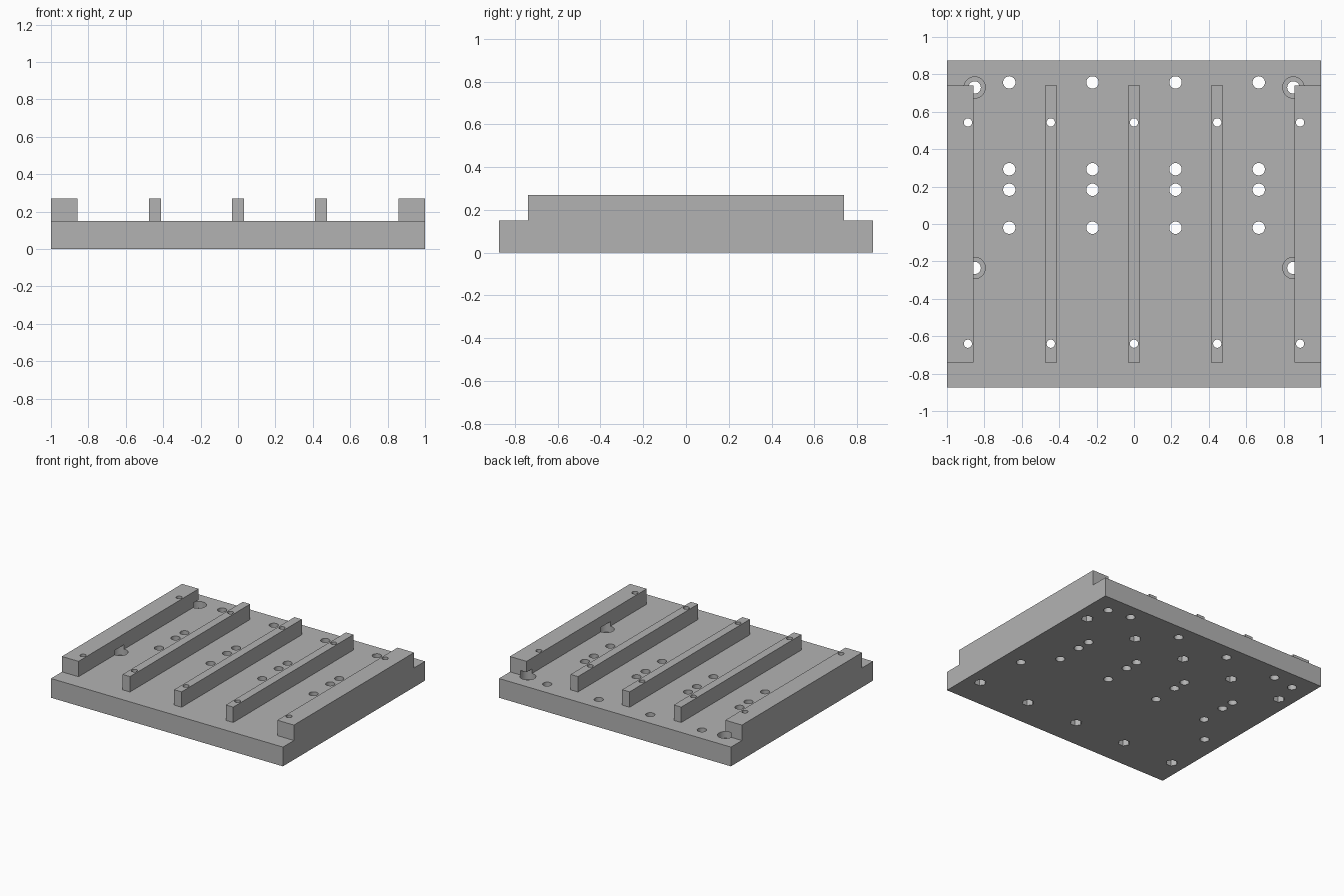
import bpy
import bmesh
from math import radians
from mathutils import Matrix, Vector

old = bpy.data.objects.get("Cube")
if old:
    bpy.data.objects.remove(old, do_unlink=True)

grey = bpy.data.materials.new("plain grey")
grey.use_nodes = True
colour = (0.45, 0.45, 0.45, 1)
grey.diffuse_color = colour
grey.node_tree.nodes["Principled BSDF"].inputs["Base Color"].default_value = colour

PLATE_TOP, RAIL_TOP = 0.15, 0.27


def add_box(bm, x0, x1, y0, y1, z0, z1):
    size = Vector((x1 - x0, y1 - y0, z1 - z0))
    centre = Vector((x0 + x1, y0 + y1, z0 + z1)) / 2
    bmesh.ops.create_cube(bm, size=1, matrix=Matrix.LocRotScale(centre, None, size))


def add_prism(bm, x, y, radius, z0, z1, sides=32):
    # First corner lies on the x axis
    spin = Matrix.Rotation(radians(90), 4, "Z")
    bmesh.ops.create_cone(bm, cap_ends=True, segments=sides, radius1=radius, radius2=radius,
                          depth=z1 - z0, matrix=Matrix.Translation((x, y, (z0 + z1) / 2)) @ spin)


def make_object(name, bm):
    mesh = bpy.data.meshes.new(name)
    bm.to_mesh(mesh)
    bm.free()
    mesh.materials.append(grey)
    obj = bpy.data.objects.new(name, mesh)
    bpy.context.collection.objects.link(obj)
    return obj


def combine(target, tool, operation):
    mod = target.modifiers.new(tool.name, "BOOLEAN")
    mod.operation, mod.solver, mod.object = operation, "EXACT", tool
    bpy.context.view_layer.objects.active = target
    bpy.ops.object.modifier_apply(modifier=mod.name)
    bpy.data.objects.remove(tool, do_unlink=True)


# Base plate
bm = bmesh.new()
add_box(bm, -1, 1, -0.875, 0.875, 0, PLATE_TOP)
base = make_object("railed_base_plate", bm)

# Two wide outer rails and three narrow inner rails
bm = bmesh.new()
for x0, x1 in ((-1, -0.857), (-0.477, -0.413), (-0.032, 0.032), (0.413, 0.477), (0.857, 1)):
    add_box(bm, x0, x1, -0.74, 0.74, 0.12, RAIL_TOP)
combine(base, make_object("rails", bm), "UNION")

rail_holes = [(x, y) for x in (-0.888, -0.445, 0, 0.445, 0.888) for y in (-0.64, 0.543)]
bolts = [(x, y) for x in (-0.852, 0.852) for y in (-0.235, 0.73)]

# Through holes: plate holes, rail screws and mounting bolts
bm = bmesh.new()
for x in (-0.667, -0.222, 0.222, 0.667):
    for y in (-0.02, 0.183, 0.293, 0.757):
        add_prism(bm, x, y, 0.033, -0.1, 0.2)
for x, y in rail_holes:
    add_prism(bm, x, y, 0.022, -0.1, 0.4)
for x, y in bolts:
    add_prism(bm, x, y, 0.033, -0.1, 0.14)
combine(base, make_object("through_holes", bm), "DIFFERENCE")

# Hexagonal nut pockets underneath, bolt head pockets running under the rails
bm = bmesh.new()
for x, y in rail_holes:
    add_prism(bm, x, y, 0.043, -0.1, 0.075, 6)
for x, y in bolts:
    add_prism(bm, x, y, 0.057, 0.1, 0.185)
combine(base, make_object("pockets", bm), "DIFFERENCE")

# Round hole walls are smooth, everything else stays sharp
bpy.ops.object.select_all(action="DESELECT")
base.select_set(True)
bpy.context.view_layer.objects.active = base
bpy.ops.object.shade_smooth_by_angle(angle=radians(30))
